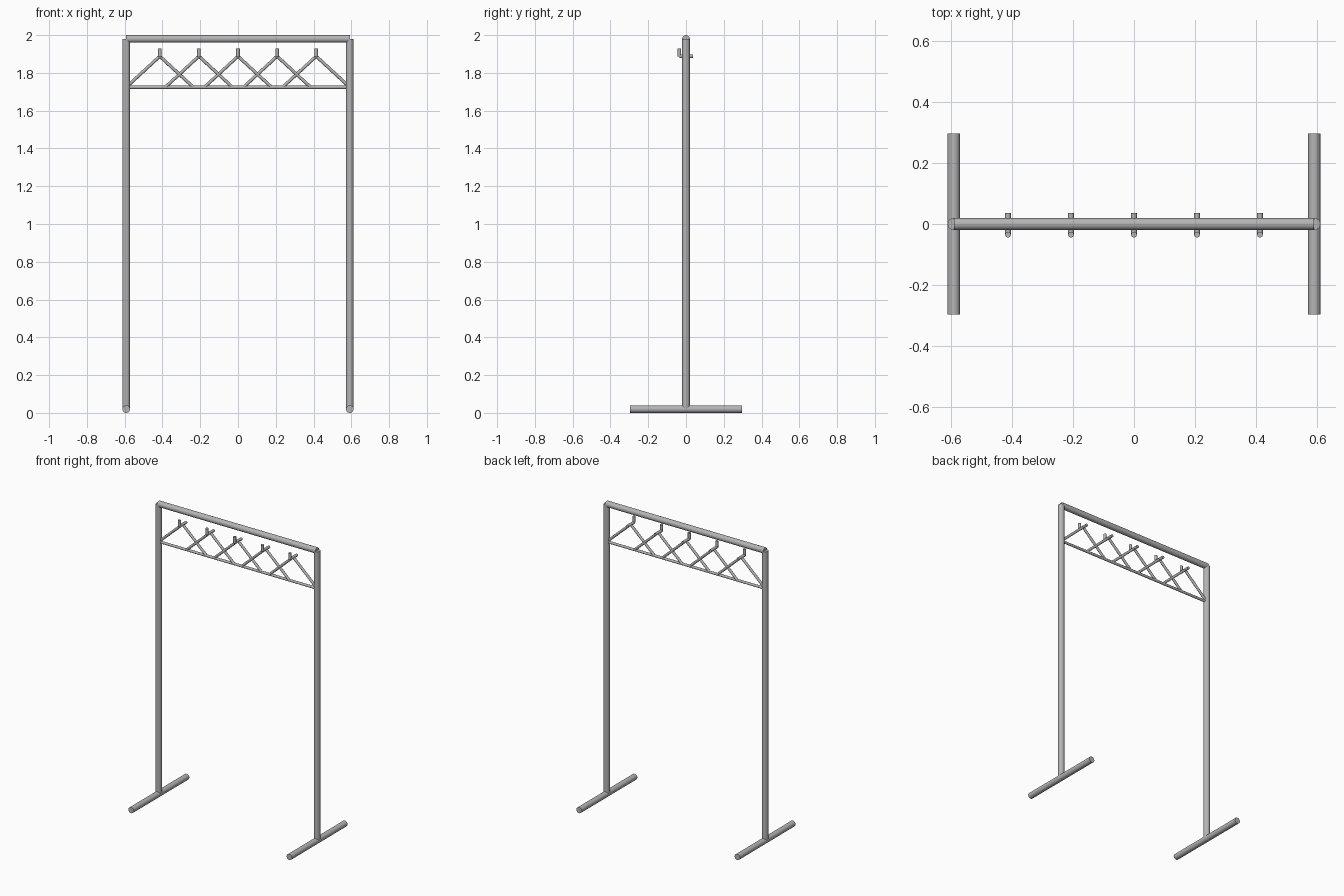
import bpy
import math
from mathutils import Vector

if "Cube" in bpy.data.objects:
    bpy.data.objects.remove(bpy.data.objects["Cube"])

steel = bpy.data.materials.new("grey_steel")
steel.diffuse_color = (0.46, 0.46, 0.46, 1)
steel.use_nodes = True
steel.node_tree.nodes["Principled BSDF"].inputs["Base Color"].default_value = steel.diffuse_color


def tube(name, a, b, r, sides=32):
    """Capped round bar from a to b."""
    a, b = Vector(a), Vector(b)
    d = b - a
    bpy.ops.mesh.primitive_cylinder_add(vertices=sides, radius=r, depth=d.length,
                                        location=(a + b) / 2)
    ob = bpy.context.object
    ob.rotation_euler = d.to_track_quat('Z', 'Y').to_euler()
    ob.name = name
    ob.data.materials.append(steel)
    bpy.ops.object.shade_smooth_by_angle(angle=math.radians(40))
    return ob


R = 0.02       # main frame radius
X = 0.592      # post position
TOP = 1.98     # rail axis height
APEX, BASE = 1.888, 1.724
r = 0.0095     # thin bar radius

# posts and floor feet
for s, side in ((-1, "left"), (1, "right")):
    tube(side + "_post", (s * X, 0, R), (s * X, 0, TOP), R)
    tube(side + "_foot", (s * X, -0.297, R), (s * X, 0.297, R), R)

# top rail and thin lower rail
tube("top_rail", (-X, 0, TOP), (X, 0, TOP), R)
tube("lower_rail", (-X, 0, BASE), (X, 0, BASE), 0.0085, 24)

# five hooks, each on an inverted V of braces
for i in range(-2, 3):
    x = i * 0.207
    for s in (-1, 1):
        tube("brace", (x, 0, APEX), (x + s * 0.178, 0, BASE), 0.0085, 24)
    tube("hook_arm", (x, -0.035, APEX), (x, 0.036, APEX), r, 24)
    tube("hook_pin", (x, -0.035, APEX), (x, -0.035, 1.93), r, 24)
